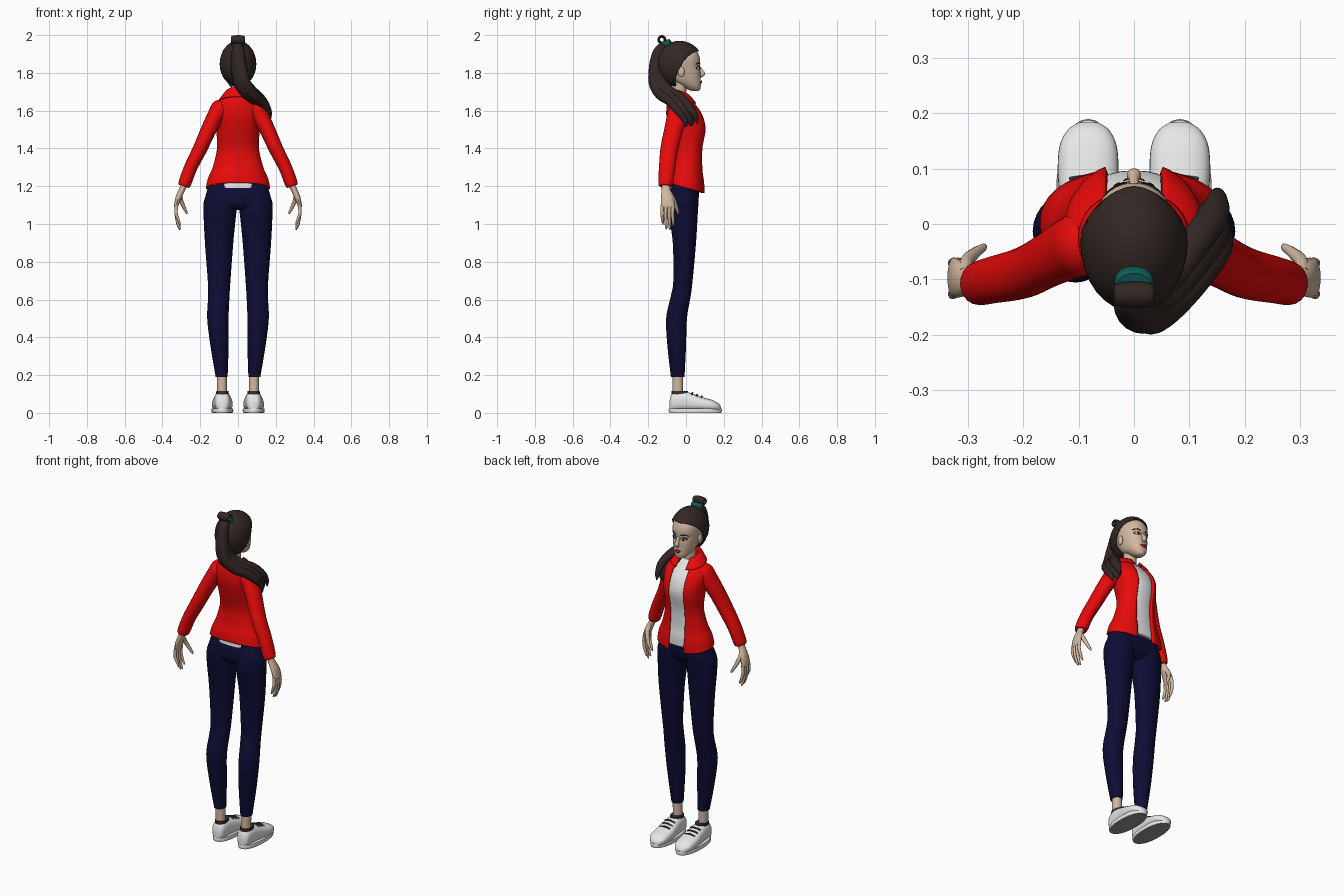
import bpy, bmesh, math
from mathutils import Vector
from mathutils.bvhtree import BVHTree

if "Cube" in bpy.data.objects:
    bpy.data.objects.remove(bpy.data.objects["Cube"])


def material(name, r, g, b):
    m = bpy.data.materials.new(name)
    m.use_nodes = True
    m.diffuse_color = (r, g, b, 1)
    m.node_tree.nodes["Principled BSDF"].inputs["Base Color"].default_value = (r, g, b, 1)
    return m


RED = material("jacket red", .8, .003, .003)
NAVY = material("trouser navy", .004, .004, .035)
SKIN = material("skin", .65, .48, .35)
HAIR = material("dark brown hair", .033, .02, .018)
WHITE = material("white", .8, .8, .8)
TEAL = material("teal band", .005, .11, .09)
DARK = material("charcoal", .03, .03, .03)
LIPS = material("lip red", .6, .02, .03)
GREY = material("sole grey", .3, .3, .3)


def finish(name, bm, mat, solid=0):
    bmesh.ops.recalc_face_normals(bm, faces=bm.faces)
    mesh = bpy.data.meshes.new(name)
    bm.to_mesh(mesh)
    bm.free()
    mesh.materials.append(mat)
    ob = bpy.data.objects.new(name, mesh)
    bpy.context.collection.objects.link(ob)
    if solid:
        mod = ob.modifiers.new("thickness", 'SOLIDIFY')
        mod.thickness, mod.offset = solid, 0
    return ob


def spline(rows, steps=5):
    """Smooth rows of numbers with a Catmull-Rom curve."""
    out = []
    for i in range(len(rows) - 1):
        quad = [rows[max(0, min(len(rows) - 1, i + k))] for k in (-1, 0, 1, 2)]
        for j in range(steps):
            t = j / steps
            out.append([.5 * (2 * b + (c - a) * t + (2 * a - 5 * b + 4 * c - d) * t * t
                              + (3 * b - a - 3 * c + d) * t ** 3) for a, b, c, d in zip(*quad)])
    return out + [list(rows[-1])]


def skin(name, rings, mat, closed=True, solid=0):
    bm = bmesh.new()
    rings = [[bm.verts.new(p) for p in ring] for ring in rings]
    n = len(rings[0])
    for a, b in zip(rings, rings[1:]):
        for i in range(n if closed else n - 1):
            j = (i + 1) % n
            bm.faces.new((a[i], a[j], b[j], b[i]))
    if closed:
        bm.faces.new(rings[0])
        bm.faces.new(rings[-1])
    return finish(name, bm, mat, solid)


def power(v, e):
    return math.copysign(abs(v) ** (2 / e), v)


def loft(name, rows, mat, s=1, e=2.2, gap=0, tilt=0, fade=None, inset=0, solid=0, along_y=False, n=32):
    """Rows are height, x range, y range; gap opens the +y side, tilt drops it."""
    rings = []
    for z, x0, x1, y0, y1 in spline(rows):
        cx, cy, rx, ry = (x0 + x1) / 2, (y0 + y1) / 2, (x1 - x0) / 2 - inset, (y1 - y0) / 2 - inset
        start = math.pi / 2 + (math.asin(min(.9, gap / rx)) if gap else 0)
        sweep = 2 * math.pi - 2 * (start - math.pi / 2)
        drop = tilt * (max(0, min(1, (fade - z) / .2)) if fade else 1)
        ring = []
        for i in range(n):
            a = start + sweep * i / (n - 1 if gap else n)
            x, y = s * (cx + rx * power(math.cos(a), e)), cy + ry * power(math.sin(a), e)
            ring.append((x, z, y) if along_y else (x, y, z - drop * math.sin(a)))
        rings.append(ring)
    return skin(name, rings, mat, not gap, solid)


def tube(name, rows, mat, s=1, side=(0, 1, 0), n=14, steps=5):
    """Rows are x, y, z, half width along side, half thickness."""
    rows = spline(rows, steps)
    pts = [Vector(r[:3]) for r in rows]
    rings = []
    for i, r in enumerate(rows):
        tan = (pts[min(i + 1, len(pts) - 1)] - pts[max(i - 1, 0)]).normalized()
        u = Vector(side)
        u = (u - tan * u.dot(tan)).normalized()
        v = tan.cross(u)
        ring = []
        for k in range(n):
            a = 2 * math.pi * k / n
            p = pts[i] + u * r[3] * math.cos(a) + v * r[4] * math.sin(a)
            ring.append((s * p.x, p.y, p.z))
        rings.append(ring)
    return skin(name, rings, mat)


def ball(name, centre, size, mat, cut=None):
    bm = bmesh.new()
    bmesh.ops.create_uvsphere(bm, u_segments=32, v_segments=20, radius=1)
    for v in bm.verts:
        v.co = Vector([c + k * d for c, k, d in zip(centre, v.co, size)])
    if cut:
        cut(bm)
    return finish(name, bm, mat, .006 if cut else 0)


# Trousers
loft("trouser_hips", [(1.075, -.09, .09, -.06, .035), (1.11, -.17, .17, -.09, .062),
                      (1.18, -.163, .163, -.085, .07), (1.26, -.128, .128, -.06, .07)], NAVY)
for s, tag in ((-1, "left"), (1, "right")):
    loft(tag + "_trouser_leg", [
        (.19, .055, .118, -.08, -.008), (.35, .05, .145, -.098, 0), (.5, .05, .163, -.105, .005),
        (.62, .045, .158, -.08, .025), (.7, .04, .16, -.067, .035), (.9, .025, .175, -.07, .053),
        (1.05, .01, .182, -.09, .062), (1.13, 0, .178, -.088, .066), (1.22, .01, .13, -.07, .06)], NAVY, s, e=2)
    loft(tag + "_ankle", [(.08, .057, .11, -.072, -.015), (.21, .06, .112, -.07, -.015)], SKIN, s, e=2)

    # Shoe: upper, sole, dark rim and laces
    loft(tag + "_shoe", [
        (-.088, .065, .1, .015, .06), (-.075, .048, .117, .01, .1), (-.04, .041, .124, .01, .114),
        (0, .037, .128, .01, .112), (.04, .032, .133, .01, .1), (.09, .028, .138, .01, .082),
        (.14, .031, .135, .01, .068), (.17, .045, .12, .01, .052), (.184, .065, .1, .012, .035)],
        WHITE, s, e=2.5, along_y=True)
    loft(tag + "_sole", [(.001, .026, .14, -.09, .188), (.012, .025, .141, -.092, .19),
                         (.024, .026, .14, -.09, .188)], WHITE, s)
    loft(tag + "_sole_tread", [(0, .03, .136, -.086, .184), (.002, .03, .136, -.086, .184)], GREY, s)
    loft(tag + "_shoe_rim", [(.098, .05, .116, -.077, .012), (.116, .05, .115, -.076, .01)], DARK, s)
    for i in range(3):
        y, z = .03 + .025 * i, .104 - .009 * i
        tube(f"{tag}_lace_{i + 1}", [(.05, y, z - .006, .005, .004), (.083, y + .004, z + .002, .005, .004),
                                     (.116, y, z - .006, .005, .004)], DARK, s, n=8)

    # Sleeve, hand, fingers and thumb
    tube(tag + "_sleeve", [
        (.06, -.03, 1.625, .03, .03), (.09, -.035, 1.61, .056, .052), (.118, -.045, 1.57, .056, .046),
        (.155, -.065, 1.5, .05, .041), (.2, -.088, 1.4, .047, .038), (.25, -.1, 1.3, .043, .035),
        (.28, -.107, 1.22, .04, .034), (.287, -.108, 1.2, .034, .028)], RED, s, n=20)
    tube(tag + "_hand", [(.28, -.107, 1.22, .022, .02), (.295, -.106, 1.185, .023, .017),
                         (.315, -.1, 1.14, .033, .016), (.326, -.097, 1.1, .036, .012),
                         (.326, -.096, 1.085, .03, .009)], SKIN, s)
    for i, (y, tip) in enumerate(((-.125, 1.0), (-.106, .975), (-.087, .97), (-.069, .99))):
        tube(f"{tag}_finger_{i + 1}", [(.325, y, 1.1, .009, .009), (.328, y - .002, 1.06, .009, .009),
                                       (.319, y, tip + .03, .008, .008), (.308, y + .002, tip + .003, .005, .005),
                                       (.306, y + .002, tip, .002, .002)], SKIN, s, n=10)
    tube(tag + "_thumb", [(.305, -.09, 1.165, .014, .013), (.303, -.068, 1.13, .013, .012),
                          (.287, -.052, 1.09, .01, .01), (.272, -.042, 1.06, .007, .006),
                          (.268, -.04, 1.054, .002, .002)], SKIN, s, n=10)

# Torso: shirt and the open jacket over it
TORSO = [(1.19, -.165, .165, -.092, .095), (1.24, -.153, .153, -.085, .094), (1.3, -.128, .128, -.07, .086),
         (1.4, -.105, .105, -.062, .088), (1.5, -.11, .11, -.085, .106), (1.57, -.12, .12, -.098, .09),
         (1.62, -.118, .118, -.097, .058), (1.655, -.09, .09, -.09, .03), (1.675, -.06, .06, -.08, .01)]
loft("shirt", TORSO, WHITE, inset=.009)
loft("jacket", TORSO, RED, gap=.046, tilt=.028, fade=1.4, solid=.012, n=48)
loft("jacket_collar", [(1.655, -.062, .062, -.085, .03), (1.695, -.055, .055, -.085, .012),
                       (1.7, -.062, .062, -.092, .018), (1.655, -.098, .098, -.108, .055)],
     RED, gap=.03, tilt=.018, solid=.008)

# Head, neck and ears
loft("neck", [(1.6, -.05, .05, -.08, .01), (1.68, -.035, .035, -.07, .0), (1.77, -.036, .036, -.07, .01)], SKIN, e=2)
head = loft("head", [(1.703, -.012, .012, .04, .062), (1.71, -.026, .026, .015, .073),
                     (1.73, -.044, .044, -.02, .078), (1.76, -.058, .058, -.07, .078),
                     (1.8, -.068, .068, -.1, .077), (1.83, -.073, .073, -.12, .073), (1.87, -.076, .076, -.12, .074),
                     (1.905, -.07, .07, -.11, .063), (1.935, -.05, .05, -.08, .035),
                     (1.95, -.02, .02, -.05, 0)], SKIN)
tube("nose", [(0, .068, 1.835, .008, .006), (0, .08, 1.812, .009, .01), (0, .088, 1.795, .013, .013),
              (0, .082, 1.783, .011, .007), (0, .076, 1.779, .004, .003)], SKIN, side=(1, 0, 0))
tree = BVHTree.FromPolygons([v.co for v in head.data.vertices], [p.vertices for p in head.data.polygons])


def patch(name, x, z, w, h, mat, lift, arch=0):
    """Thin oval laid on the face; arch bends it downward at the ends."""
    bm = bmesh.new()
    rings = []
    for f in (.05, .5, 1):
        ring = []
        for k in range(20):
            a = 2 * math.pi * k / 20
            dx = w * f * math.cos(a)
            px, pz = x + dx, z + h * f * math.sin(a) - arch * (dx / w) ** 2
            hit = tree.ray_cast(Vector((px, .5, pz)), Vector((0, -1, 0)))[0]
            ring.append(bm.verts.new((px, (hit.y if hit else .05) + lift, pz)))
        rings.append(ring)
    for a, b in zip(rings, rings[1:]):
        for k in range(20):
            bm.faces.new((a[k], b[k], b[k - 1], a[k - 1]))
    bm.faces.new(rings[0])
    finish(name, bm, mat, .002)


# Face details
for s, tag in ((-1, "left"), (1, "right")):
    ball(tag + "_ear", (s * .075, -.025, 1.805), (.01, .018, .028), SKIN)
    patch(tag + "_eyelashes", s * .031, 1.828, .0175, .0085, DARK, .002, .002)
    patch(tag + "_eye_white", s * .031, 1.8255, .015, .0065, WHITE, .004, .001)
    patch(tag + "_iris", s * .031, 1.826, .006, .0065, DARK, .006)
    patch(tag + "_eyebrow", s * .034, 1.851, .021, .0035, HAIR, .003, .006)
patch("upper_lip", 0, 1.757, .02, .005, LIPS, .004, .003)
patch("lower_lip", 0, 1.75, .017, .006, LIPS, .005, -.002)


# Hair cap opened around the face along a curved hairline
def hairline(bm):
    shear = lambda x: .045 * min(1, abs(x) / .09) ** 1.5
    for v in bm.verts:
        v.co.y += shear(v.co.x)
    bmesh.ops.bisect_plane(bm, geom=bm.verts[:] + bm.edges[:] + bm.faces[:], plane_co=(0, .06, 1.905),
                           plane_no=(0, .22, -.135), clear_outer=True)
    for v in bm.verts:
        v.co.y -= shear(v.co.x)


ball("hair_cap", (0, -.034, 1.847), (.094, .122, .12), HAIR, hairline)

# Ponytail strands sweep down the back and over one shoulder
MAIN = [(0, -.105, 1.955, .02, .02), (0, -.14, 1.91, .036, .032), (.005, -.155, 1.83, .044, .038),
        (.02, -.15, 1.75, .046, .042), (.06, -.115, 1.695, .042, .042), (.105, -.055, 1.655, .044, .036),
        (.135, -.01, 1.605, .042, .032), (.14, .02, 1.555, .026, .022), (.14, .028, 1.52, .005, .005)]
for name, dx, dy, dz, f in (("main", 0, 0, 0, 1), ("outer", .016, -.026, -.006, .72), ("inner", .012, .03, .012, .65)):
    rows = [(x + dx * min(1, i / 3), y + dy * min(1, i / 5), z + dz * min(1, i / 4), w * f, t * f)
            for i, (x, y, z, w, t) in enumerate(MAIN)]
    tube("ponytail_strand_" + name, rows, HAIR, side=(1, -1, 0), n=18)

# Band and the looped tuft above it
tube("hair_band", [(0, -.097, 1.94, .03, .022), (0, -.1, 1.95, .035, .026), (0, -.107, 1.964, .035, .026),
                   (0, -.11, 1.972, .03, .022)], TEAL, side=(1, 0, 0), n=20)
loop = [(0, -.128 + .017 * math.cos(a), 1.976 + .017 * math.sin(a), .036, .007)
        for a in [-.6 + .65 * k for k in range(9)]]
tube("hair_loop", loop, HAIR, side=(1, 0, 0), n=14, steps=3)

# Smooth shading that keeps edges sharp
bpy.ops.object.select_all(action='DESELECT')
for ob in bpy.context.collection.objects:
    if ob.type == 'MESH':
        ob.select_set(True)
        bpy.context.view_layer.objects.active = ob
bpy.ops.object.shade_smooth_by_angle(angle=math.radians(50))
